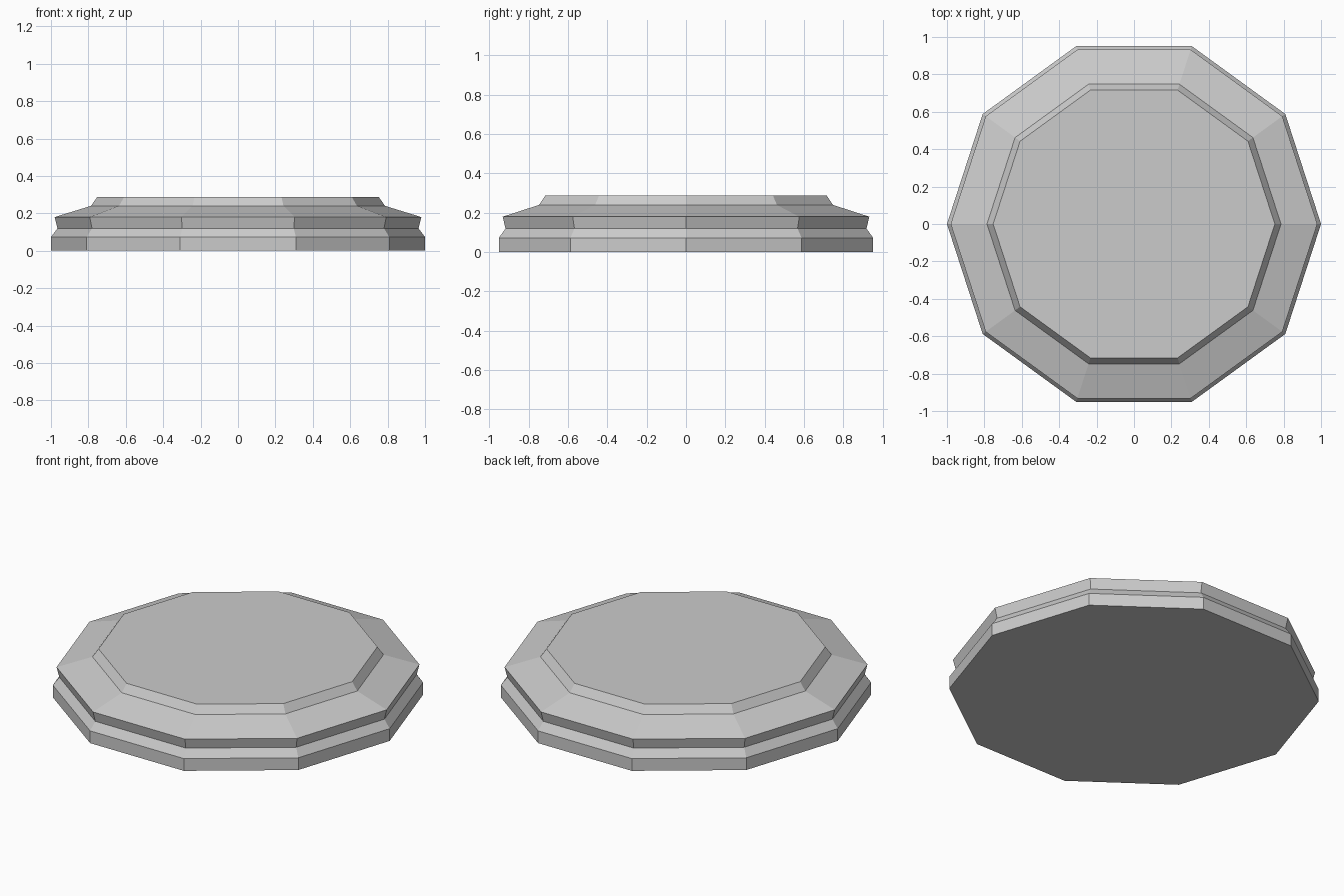
import bpy
import bmesh
from math import cos, sin, tau

cube = bpy.data.objects.get("Cube")
if cube:
    bpy.data.objects.remove(cube, do_unlink=True)

SIDES = 10

# Plain grey stone
stone = bpy.data.materials.new("grey_stone")
stone.use_nodes = True
grey = (0.6, 0.6, 0.6, 1.0)
stone.diffuse_color = grey
stone.node_tree.nodes["Principled BSDF"].inputs["Base Color"].default_value = grey

# Moulding outline from floor to top: (corner radius, height)
profile = [
    (1.0, 0.0), (1.0, 0.073),     # plinth
    (0.965, 0.12),                # waist
    (0.98, 0.18),                 # flared rim
    (0.786, 0.24),                # sloping shoulder
    (0.753, 0.287),               # top step
]

# Ten-sided base: stacked rings joined by flat faces
bm = bmesh.new()
rings = [
    [bm.verts.new((r * cos(tau * i / SIDES), r * sin(tau * i / SIDES), z))
     for i in range(SIDES)]
    for r, z in profile
]
for low, high in zip(rings, rings[1:]):
    for i in range(SIDES):
        j = (i + 1) % SIDES
        bm.faces.new((low[i], low[j], high[j], high[i]))

# Closed floor and top
bm.faces.new(rings[0][::-1])
bm.faces.new(rings[-1])
bm.normal_update()

mesh = bpy.data.meshes.new("decagonal_base")
bm.to_mesh(mesh)
bm.free()
mesh.materials.append(stone)
base = bpy.data.objects.new("decagonal_base", mesh)
bpy.context.collection.objects.link(base)
